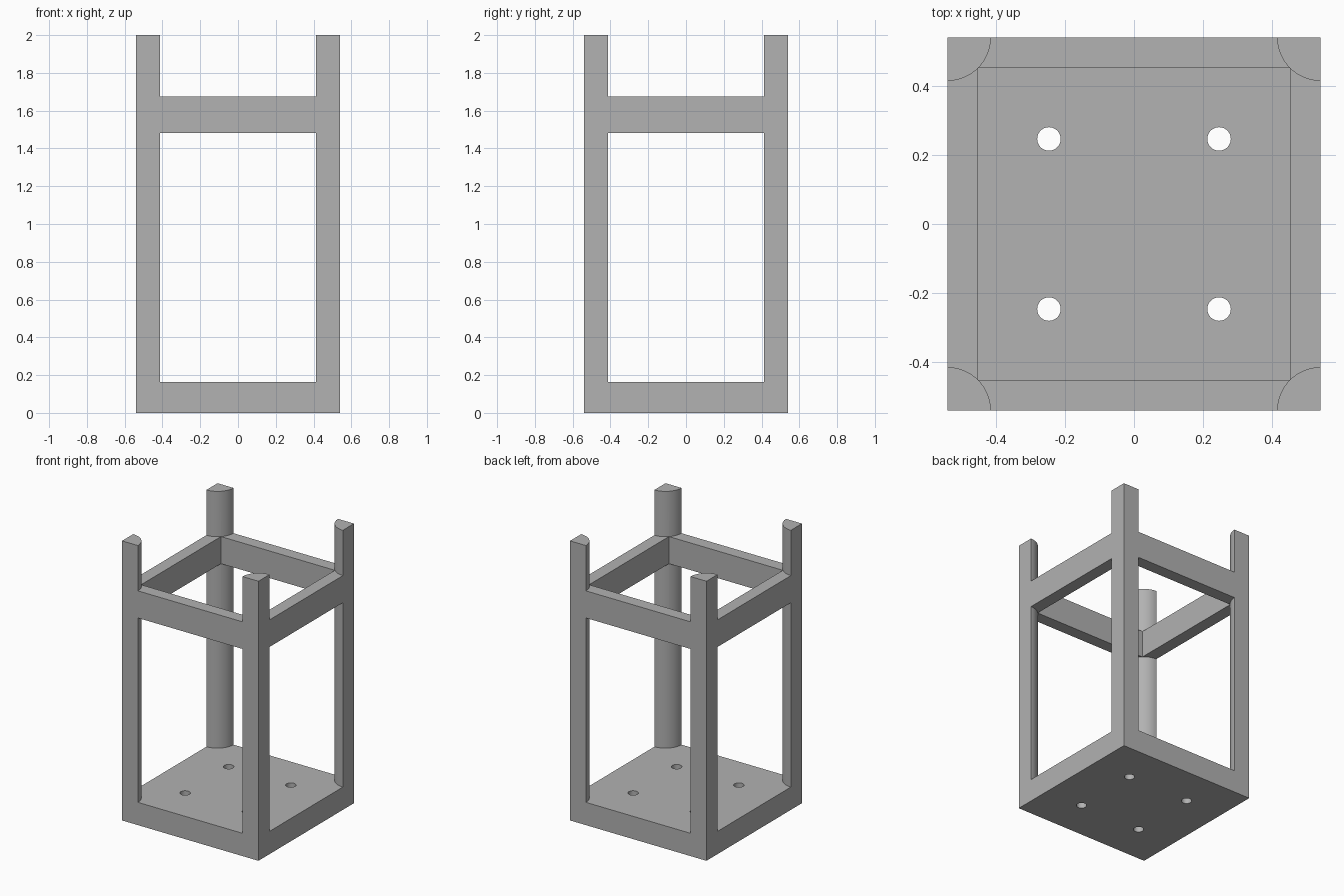
import bpy
import bmesh
from math import sin, cos, pi

HALF, HEIGHT = 0.54, 2.0
POST_R = 0.126
BASE_TOP = 0.163
RAIL_LOW, RAIL_TOP = 1.482, 1.676
INNER = 0.451
HOLE_R, HOLE_POS = 0.034, 0.246
OUT = HALF + 0.2
ARC_STEPS = 16

cube = bpy.data.objects.get("Cube")
if cube:
    bpy.data.objects.remove(cube, do_unlink=True)

grey = bpy.data.materials.new("plain_grey")
grey.use_nodes = True
colour = (0.445, 0.445, 0.445, 1)
grey.diffuse_color = colour
grey.node_tree.nodes["Principled BSDF"].inputs["Base Color"].default_value = colour


def prism(name, outline, low, high):
    """Extrude a counter-clockwise plan outline between two heights."""
    bm = bmesh.new()
    floor = bm.faces.new([bm.verts.new((x, y, low)) for x, y in outline])
    ext = bmesh.ops.extrude_face_region(bm, geom=[floor], use_keep_orig=True)
    top = [v for v in ext["geom"] if isinstance(v, bmesh.types.BMVert)]
    bmesh.ops.translate(bm, verts=top, vec=(0, 0, high - low))
    bmesh.ops.recalc_face_normals(bm, faces=bm.faces)
    mesh = bpy.data.meshes.new(name)
    bm.to_mesh(mesh)
    bm.free()
    obj = bpy.data.objects.new(name, mesh)
    bpy.context.collection.objects.link(obj)
    mesh.materials.append(grey)
    return obj


def square(h):
    return [(-h, -h), (h, -h), (h, h), (-h, h)]


def circle(cx, cy, r, n=32):
    return [(cx + r * cos(2 * pi * i / n), cy + r * sin(2 * pi * i / n)) for i in range(n)]


def gap_outline():
    """Plan of the open space: a cross whose inner corners curve around the posts."""
    quarter = [(OUT, HALF - POST_R)]
    for i in range(ARC_STEPS + 1):
        a = 1.5 * pi - i * pi / 2 / ARC_STEPS
        quarter.append((HALF + POST_R * cos(a), HALF + POST_R * sin(a)))
    quarter.append((HALF - POST_R, OUT))
    points = []
    for _ in range(4):
        points += quarter
        quarter = [(-y, x) for x, y in quarter]
    return points


# Square block from which base, posts and rails are carved
body = prism("post_frame_stand", square(HALF), 0, HEIGHT)

# Open bays below and above the rails, the rail opening, and the base holes
cutters = [
    prism("lower_bay_cutter", gap_outline(), BASE_TOP, RAIL_LOW),
    prism("upper_bay_cutter", gap_outline(), RAIL_TOP, HEIGHT + 0.2),
    prism("rail_opening_cutter", square(INNER), RAIL_LOW - 0.1, RAIL_TOP + 0.1),
]
for sx in (-1, 1):
    for sy in (-1, 1):
        cutters.append(prism("base_hole_cutter",
                             circle(sx * HOLE_POS, sy * HOLE_POS, HOLE_R),
                             -0.1, BASE_TOP + 0.1))

bpy.ops.object.select_all(action="DESELECT")
body.select_set(True)
bpy.context.view_layer.objects.active = body
for cutter in cutters:
    cutter.hide_render = True
    mod = body.modifiers.new("carve", "BOOLEAN")
    mod.operation = "DIFFERENCE"
    mod.solver = "EXACT"
    mod.object = cutter
    bpy.ops.object.modifier_apply(modifier=mod.name)
    bpy.data.objects.remove(cutter, do_unlink=True)

# Smooth the post curves, keep the corners sharp
bpy.ops.object.shade_smooth_by_angle()
